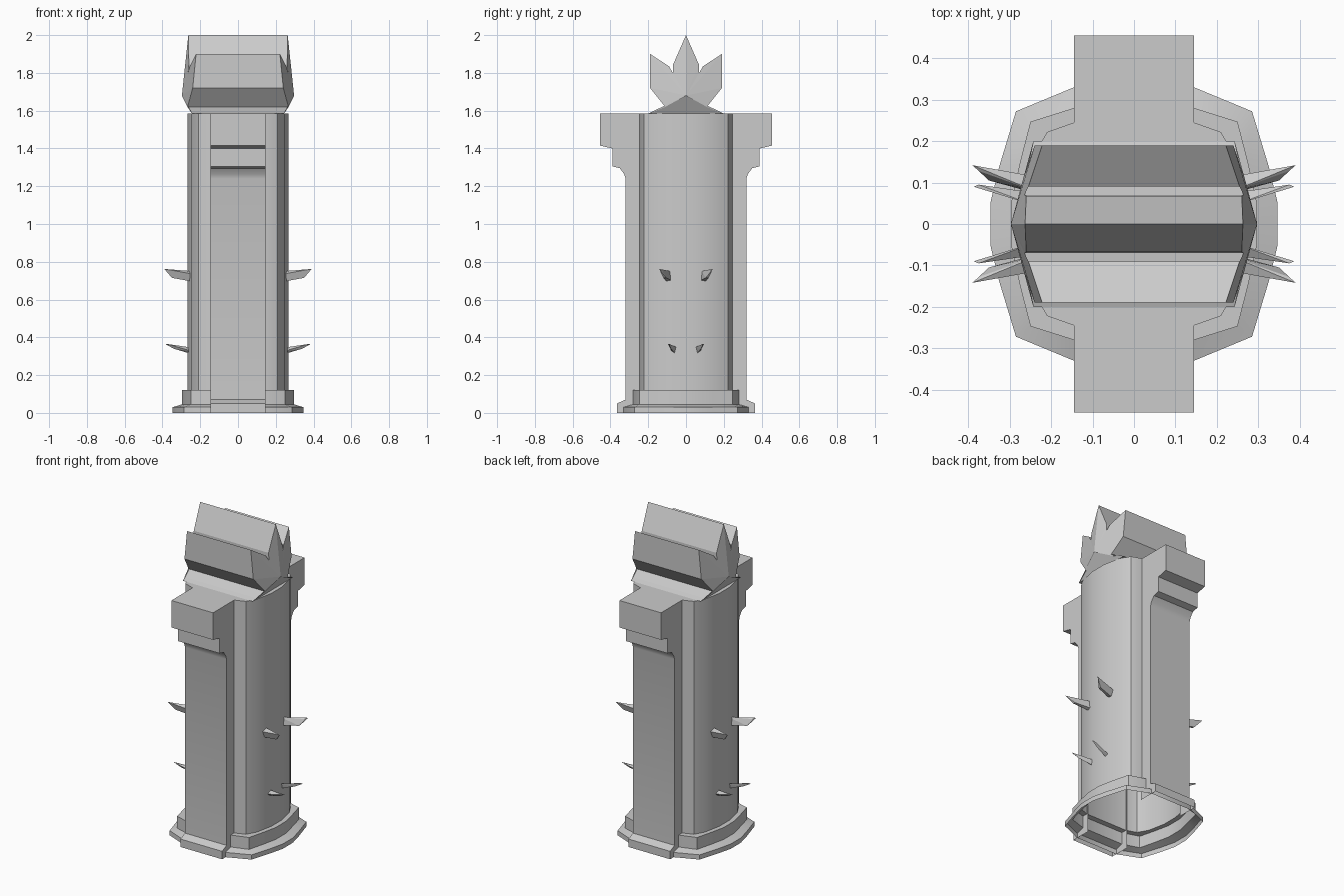
import bpy, bmesh

cube = bpy.data.objects.get("Cube")
if cube:
    bpy.data.objects.remove(cube, do_unlink=True)

stone = bpy.data.materials.new("grey stone")
stone.use_nodes = True
GREY = (0.6, 0.6, 0.6, 1)
stone.diffuse_color = GREY
stone.node_tree.nodes["Principled BSDF"].inputs["Base Color"].default_value = GREY


def finish(name, bm, smooth=True):
    bmesh.ops.recalc_face_normals(bm, faces=bm.faces)
    mesh = bpy.data.meshes.new(name)
    bm.to_mesh(mesh)
    bm.free()
    mesh.materials.append(stone)
    obj = bpy.data.objects.new(name, mesh)
    bpy.context.collection.objects.link(obj)
    if smooth:
        bpy.ops.object.select_all(action="DESELECT")
        obj.select_set(True)
        bpy.context.view_layer.objects.active = obj
        bpy.ops.object.shade_smooth_by_angle(angle=0.6)
    return obj


def bridge(bm, a, b):
    for i in range(len(a)):
        j = (i + 1) % len(a)
        bm.faces.new((a[i], a[j], b[j], b[i]))


def full_ring(quarter):
    """Mirror a quarter outline into a closed outline."""
    half = quarter + [(x, -y) for x, y in reversed(quarter)]
    return half + [(-x, y) for x, y in reversed(half)]


# Hollow column with a stepped foot, open underneath
foot = full_ring([(.145, .33), (.285, .272), (.325, .14), (.347, .05)])
plinth = full_ring([(.145, .28), (.25, .247), (.275, .15), (.297, .05)])
shaft = full_ring([(.145, .245), (.21, .222), (.245, .16), (.267, .05)])
bm = bmesh.new()
rings = []
for outline, z in ((foot, 0), (foot, .03), (plinth, .045), (plinth, .12),
                   (shaft, .12), (shaft, 1.585)):
    rings.append([bm.verts.new((x, y, z)) for x, y in outline])
for lower, upper in zip(rings, rings[1:]):
    bridge(bm, lower, upper)
bm.faces.new(rings[-1])
finish("column", bm)

# Front and back buttresses with a stepped bracket at the head
bracket = [(.365, 0), (.365, .05), (.32, .07), (.32, 1.24), (.328, 1.265),
           (.35, 1.295), (.39, 1.305), (.39, 1.4), (.455, 1.415),
           (.455, 1.585), (.235, 1.585), (.235, 0)]
for name, side in (("front_buttress", -1), ("back_buttress", 1)):
    bm = bmesh.new()
    left, right = [[bm.verts.new((x, side * y, z)) for y, z in bracket]
                   for x in (.145, -.145)]
    bm.faces.new(left)
    bm.faces.new(right)
    for i in range(len(bracket) - 2):
        bm.faces.new((left[i], left[i + 1], right[i + 1], right[i]))
    finish(name, bm)

# Crown: a barbed profile run across the top, with peaked ends
half = [(.2, 1.585), (.17, 1.595), (.11, 1.62), (.19, 1.72), (.19, 1.9),
        (.09, 1.835), (.09, 1.822), (.14, 1.8), (.14, 1.785), (.07, 1.79),
        (.068, 1.845)]
profile = half + [(0, 2)] + [(-y, z) for y, z in reversed(half)]
bm = bmesh.new()
ends = []
for side in (1, -1):
    ring = []
    for y, z in profile:
        x = .297 - .27 * abs(y) - .1 * max(0, z - 1.66)
        ring.append(bm.verts.new((side * x, y, z)))
    apex = bm.verts.new((side * .297, 0, 1.68))
    for i in range(len(ring)):
        bm.faces.new((ring[i], ring[(i + 1) % len(ring)], apex))
    ends.append(ring)
bridge(bm, *ends)
finish("crown", bm, smooth=False)

# Curved thorns on both sides, in two tiers
thorns = {
    "upper": [(.24, .075, .70), (.24, .10, .695), (.24, .115, .735),
              (.24, .08, .75), (.35, .105, .715), (.35, .12, .715),
              (.375, .128, .755), (.39, .142, .762)],
    "lower": [(.24, .055, .31), (.24, .045, .345), (.24, .075, .325),
              (.34, .08, .34), (.375, .095, .365), (.387, .09, .366)],
}
for tier, points in thorns.items():
    for sx, side in ((1, "left"), (-1, "right")):
        for sy, end in ((-1, "front"), (1, "back")):
            bm = bmesh.new()
            for x, y, z in points:
                bm.verts.new((sx * x, sy * y, z))
            bmesh.ops.convex_hull(bm, input=bm.verts)
            finish(f"{tier}_{end}_{side}_thorn", bm, smooth=False)
